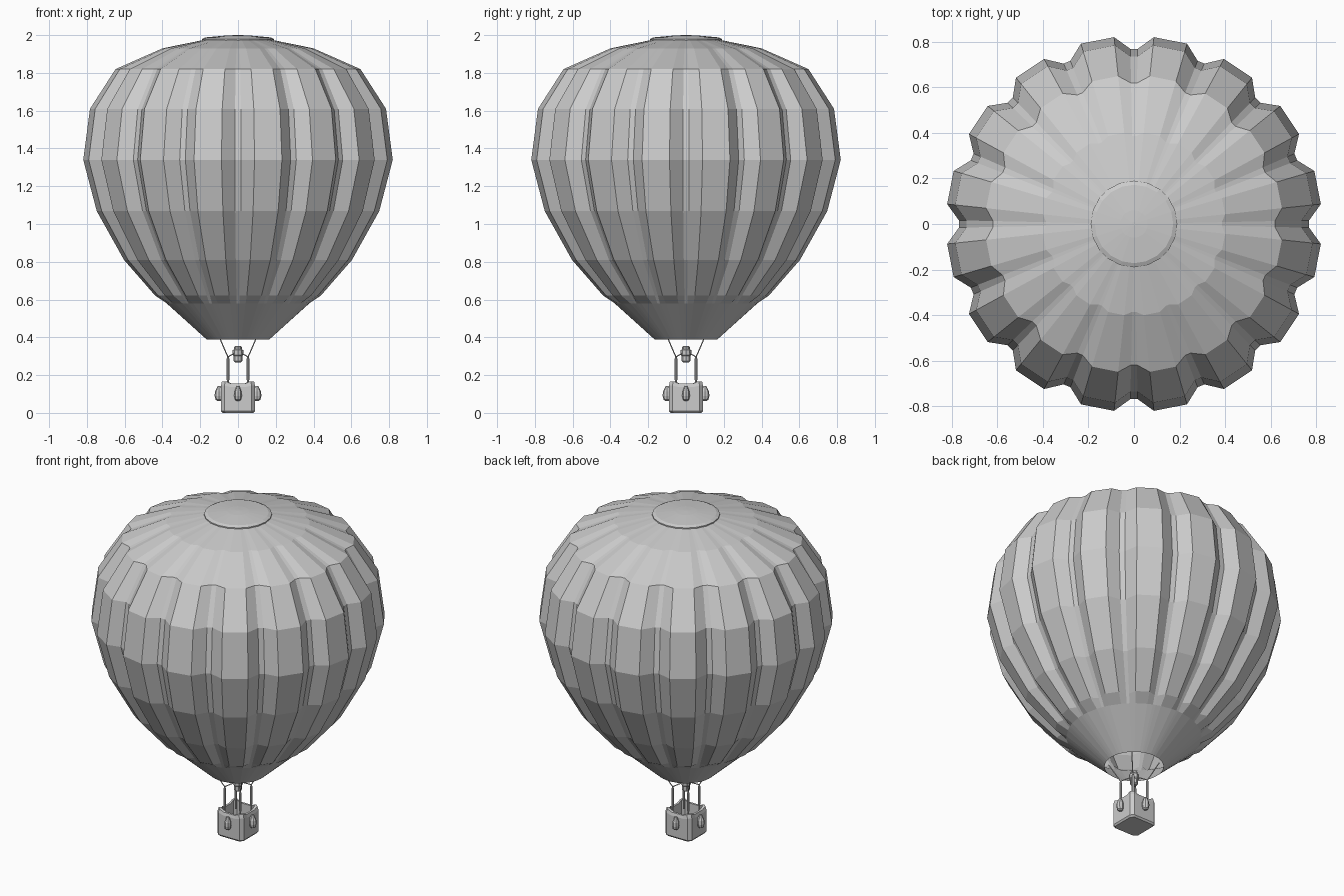
import bpy, math
from mathutils import Vector

if "Cube" in bpy.data.objects:
    bpy.data.objects.remove(bpy.data.objects["Cube"])


def make_object(name, verts, faces):
    me = bpy.data.meshes.new(name)
    me.from_pydata([tuple(v) for v in verts], [], faces)
    me.update()
    ob = bpy.data.objects.new(name, me)
    bpy.context.collection.objects.link(ob)
    return ob


def loft(name, rings, cap_start=False, cap_end=False):
    n = len(rings[0])
    verts = [p for ring in rings for p in ring]
    faces = [(k * n + i, k * n + (i + 1) % n, (k + 1) * n + (i + 1) % n, (k + 1) * n + i)
             for k in range(len(rings) - 1) for i in range(n)]
    if cap_start:
        faces.append(tuple(reversed(range(n))))
    if cap_end:
        faces.append(tuple(range((len(rings) - 1) * n, len(rings) * n)))
    return make_object(name, verts, faces)


def lathe(name, profile, sides, loc=(0, 0, 0), squash=1.0, turn=0.0):
    rings = []
    for r, z in profile:
        ring = []
        for i in range(sides):
            a = math.tau * i / sides
            x, y = r * math.cos(a), r * squash * math.sin(a)
            ring.append((loc[0] + x * math.cos(turn) - y * math.sin(turn),
                         loc[1] + x * math.sin(turn) + y * math.cos(turn), loc[2] + z))
        rings.append(ring)
    return loft(name, rings, True, True)


def rod(name, a, b, r, sides=8):
    a, b = Vector(a), Vector(b)
    q = (b - a).to_track_quat('Z', 'Y')
    rings = [[p + q @ Vector((r * math.cos(math.tau * i / sides), r * math.sin(math.tau * i / sides), 0))
              for i in range(sides)] for p in (a, b)]
    return loft(name, rings, True, True)


# Envelope: 16 fluted gores, each ring given as (z, crest radius, valley radius)
profile = [(0.388, 0.165, 0.165), (0.58, 0.378, 0.378), (0.622, 0.442, 0.412),
           (0.81, 0.607, 0.565), (1.068, 0.752, 0.70), (1.34, 0.824, 0.768),
           (1.61, 0.788, 0.735), (1.82, 0.652, 0.618), (1.93, 0.402, 0.385),
           (1.974, 0.185, 0.183)]
columns = [(1.2, 0), (6.1, 1), (16.4, 1), (21.3, 0)]
rings = []
for z, crest, valley in profile:
    ring = []
    for g in range(16):
        for deg, is_crest in columns:
            a = math.radians(g * 22.5 + deg)
            r = crest if is_crest else valley
            ring.append((r * math.cos(a), r * math.sin(a), z))
    rings.append(ring)
loft("envelope", rings)

# Crown vent cap
lathe("crown_cap", [(0.19, 1.966), (0.19, 1.98), (0.172, 1.988), (0.06, 1.998), (0.01, 2.0)], 20)


# Basket: chamfered square tub whose rim dips along each side
def tub_ring(h, c, z, dip=0.0):
    ring = []
    for k in range(4):
        for t, d in ((-(h - c), 0), (-h * 0.45, dip), (h * 0.45, dip), (h - c, 0)):
            x, y = h, t
            for _ in range(k):
                x, y = -y, x
            ring.append((x, y, z - d))
    return ring


loft("basket", [tub_ring(0.082, 0.018, 0.0), tub_ring(0.09, 0.018, 0.01),
                tub_ring(0.09, 0.018, 0.145, 0.008), tub_ring(0.085, 0.018, 0.167, 0.012),
                tub_ring(0.072, 0.014, 0.167, 0.012), tub_ring(0.07, 0.014, 0.02)], True, True)

# Bags hung on the four sides
bag = [(0.01, 0.064), (0.019, 0.07), (0.024, 0.09), (0.022, 0.112), (0.013, 0.132), (0.008, 0.142)]
for k in range(4):
    a = k * math.pi / 2
    lathe("hanging_bag", bag, 8, (0.1 * math.cos(a), 0.1 * math.sin(a), 0), 0.85, a)

# Uprights, burner frame and suspension lines
s = 0.053
corners = [(s, s), (-s, s), (-s, -s), (s, -s)]
for i, (x, y) in enumerate(corners):
    nx, ny = corners[(i + 1) % 4]
    rod("upright", (x, y, 0.12), (x, y, 0.295), 0.005)
    rod("upright_sleeve", (x, y, 0.175), (x, y, 0.287), 0.008)
    rod("burner_arm", (x, y, 0.297), (0, 0, 0.325), 0.003, 6)
    rod("suspension_line", (x, y, 0.295), (x * 1.9, y * 1.9, 0.405), 0.003, 6)

# Burner
lathe("burner", [(0.016, 0.268), (0.023, 0.274), (0.023, 0.3), (0.028, 0.306),
                 (0.028, 0.332), (0.02, 0.338), (0.02, 0.35), (0.014, 0.354)], 8)
